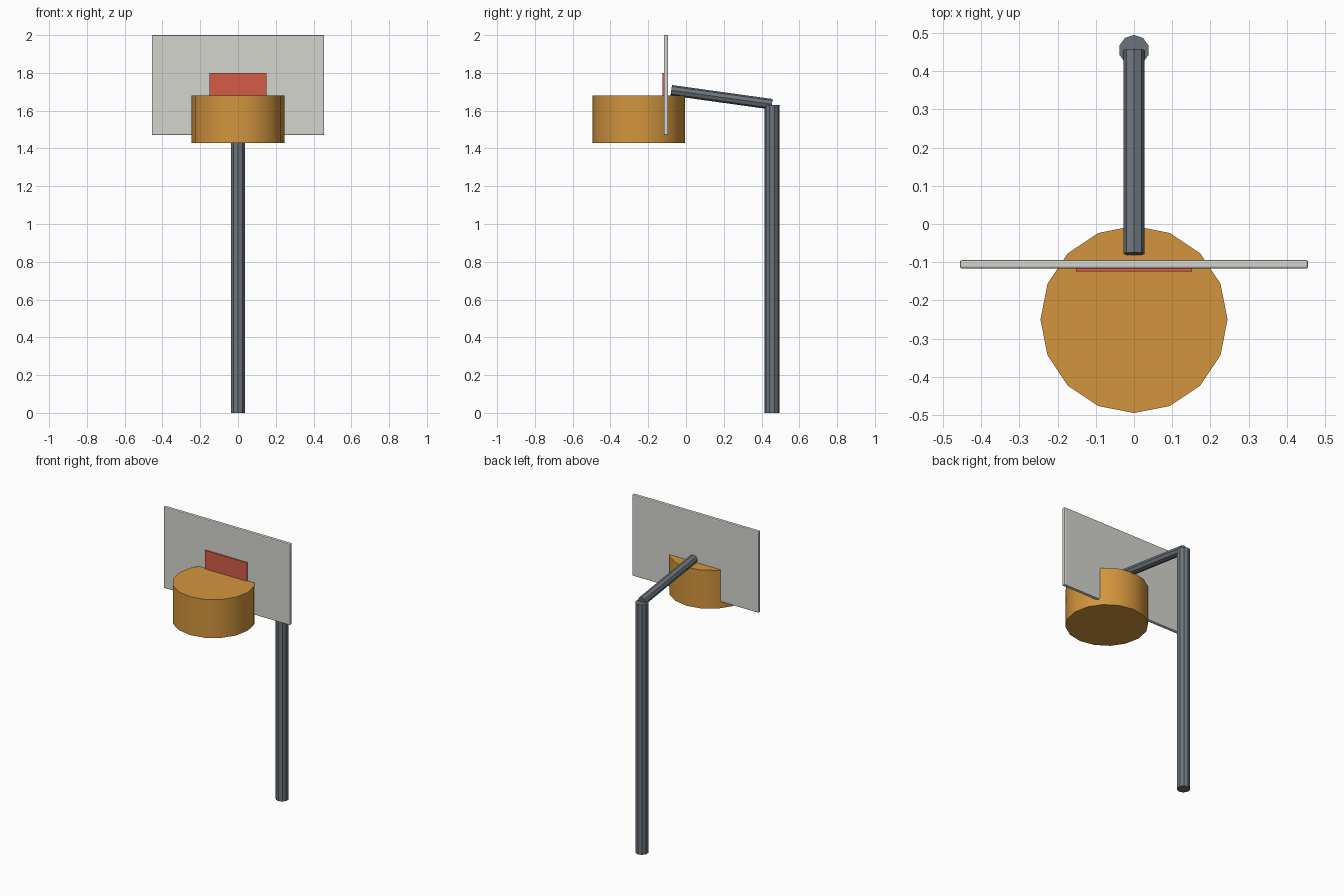
import bpy, math
from mathutils import Vector

cube = bpy.data.objects.get("Cube")
if cube:
    bpy.data.objects.remove(cube, do_unlink=True)


def material(name, rgb):
    m = bpy.data.materials.new(name)
    m.use_nodes = True
    m.diffuse_color = (*rgb, 1)
    m.node_tree.nodes["Principled BSDF"].inputs["Base Color"].default_value = (*rgb, 1)
    return m


steel = material("dark_steel", (0.15, 0.175, 0.2))
board_grey = material("board_grey", (0.66, 0.66, 0.62))
target_red = material("target_red", (0.66, 0.107, 0.065))
hoop_orange = material("hoop_orange", (0.65, 0.3, 0.048))


def finish(name, mat, smooth=True):
    ob = bpy.context.object
    ob.name = ob.data.name = name
    ob.data.materials.append(mat)
    if smooth:
        bpy.ops.object.shade_smooth_by_angle(angle=math.radians(30))
    return ob


def rod(name, start, end, radius, sides, mat, smooth=True):
    """Capped cylinder between two points."""
    a, b = Vector(start), Vector(end)
    bpy.ops.mesh.primitive_cylinder_add(vertices=sides, radius=radius, depth=(b - a).length,
                                        location=(a + b) / 2)
    ob = bpy.context.object
    # Tilt about x only, so the facets stay symmetric left to right
    d = b - a
    ob.rotation_euler.x = math.atan2(-d.y, d.z)
    return finish(name, mat, smooth)


def box(name, low, high, mat, bevel=0):
    a, b = Vector(low), Vector(high)
    bpy.ops.mesh.primitive_cube_add(size=1, location=(a + b) / 2)
    ob = bpy.context.object
    ob.scale = b - a
    bpy.ops.object.transform_apply(location=False, rotation=False, scale=True)
    if bevel:
        mod = ob.modifiers.new("rounded_edges", "BEVEL")
        mod.width = bevel
        mod.segments = 2
    return finish(name, mat, smooth=False)


# Upright post and sloping support arm
rod("post", (0, 0.455, 0), (0, 0.455, 1.63), 0.04, 10, steel, smooth=False)
rod("support_arm", (0, -0.078, 1.708), (0, 0.455, 1.634), 0.028, 8, steel, smooth=False)

# Backboard with its target rectangle
box("backboard", (-0.456, -0.117, 1.47), (0.456, -0.094, 2.0), board_grey, bevel=0.006)
box("target_panel", (-0.152, -0.125, 1.6), (0.152, -0.116, 1.8), target_red)

# Solid drum-shaped hoop that passes through the board
rod("hoop", (0, -0.25, 1.43), (0, -0.25, 1.68), 0.245, 16, hoop_orange)
